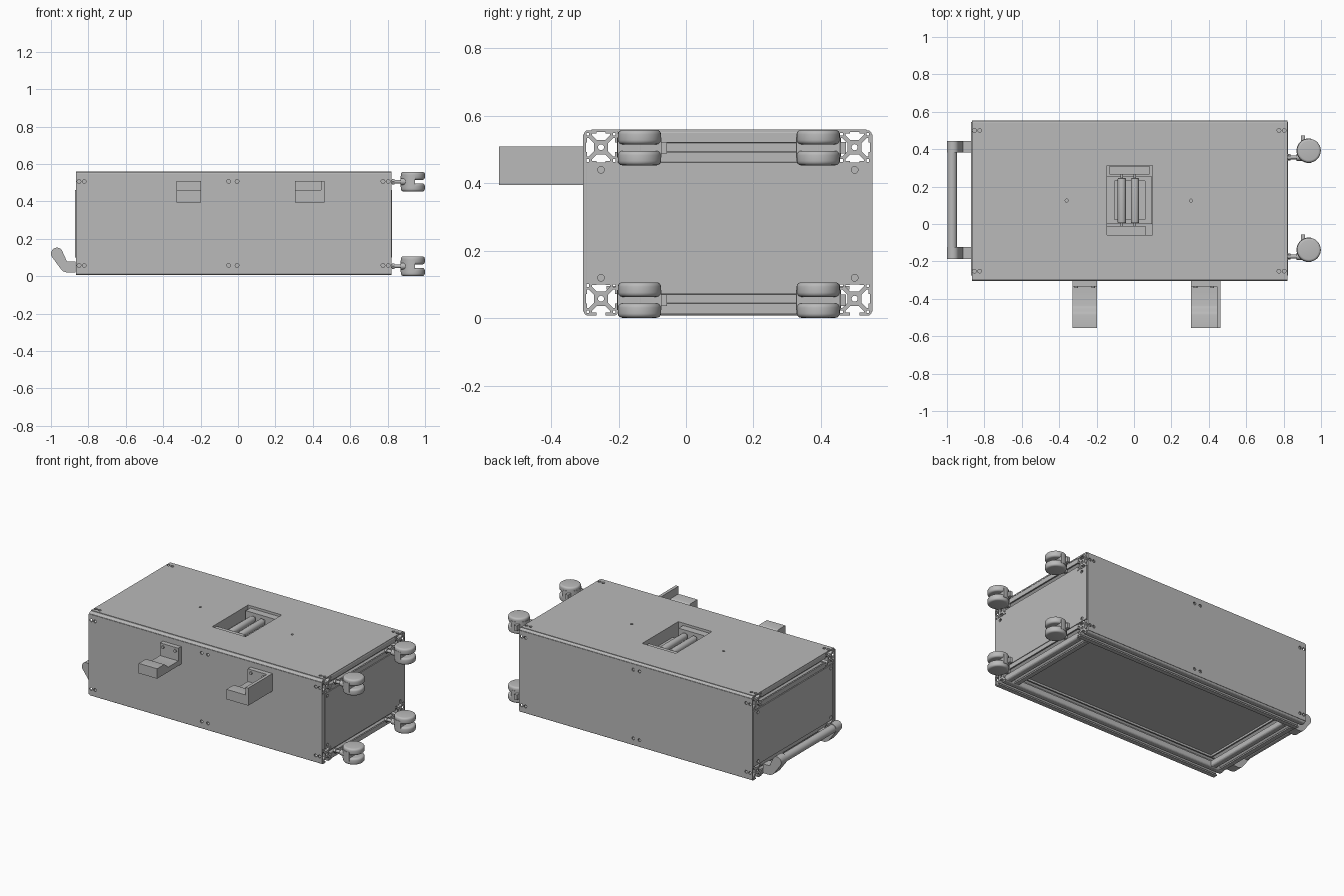
import bpy, bmesh, math
from mathutils import Matrix

if "Cube" in bpy.data.objects:
    bpy.data.objects.remove(bpy.data.objects["Cube"])

AXES = {  # columns: where the profile's x, y and depth directions point
    'X': Matrix(((0, 0, 1), (1, 0, 0), (0, 1, 0))),
    'Y': Matrix(((1, 0, 0), (0, 0, -1), (0, 1, 0))),
    'Z': Matrix.Identity(3),
}
grey = bpy.data.materials.new("mid_grey")
grey.diffuse_color = (.49, .49, .49, 1)
grey.use_nodes = True
grey.node_tree.nodes["Principled BSDF"].inputs["Base Color"].default_value = grey.diffuse_color


def prism(name, loops, axis, centre, length, bevel=0):
    """Extrude closed outlines (inner ones are holes) along an axis."""
    cu = bpy.data.curves.new(name, 'CURVE')
    cu.dimensions, cu.fill_mode, cu.extrude = '2D', 'BOTH', length / 2
    for pts in loops:
        sp = cu.splines.new('POLY')
        sp.points.add(len(pts) - 1)
        for p, (a, b) in zip(sp.points, pts):
            p.co = (a, b, 0, 1)
        sp.use_cyclic_u = True
    tmp = bpy.data.objects.new(name, cu)
    bpy.context.collection.objects.link(tmp)
    dg = bpy.context.evaluated_depsgraph_get()
    me = bpy.data.meshes.new_from_object(tmp.evaluated_get(dg))
    bpy.data.objects.remove(tmp)
    bm = bmesh.new()
    bm.from_mesh(me)
    bmesh.ops.remove_doubles(bm, verts=bm.verts, dist=1e-5)
    bmesh.ops.transform(bm, matrix=AXES[axis].to_4x4(), verts=bm.verts)
    bmesh.ops.recalc_face_normals(bm, faces=bm.faces)
    if bevel:  # merge the cap triangles so the bevel has room
        bmesh.ops.dissolve_limit(bm, angle_limit=.01, verts=bm.verts, edges=bm.edges)
        rim = [e for e in bm.edges if e.calc_face_angle(0) > math.radians(60)]
        bmesh.ops.bevel(bm, geom=rim, offset=bevel, segments=4, profile=.5, affect='EDGES')
    for f in bm.faces:
        f.smooth = True
    bm.to_mesh(me)
    bm.free()
    me.set_sharp_from_angle(angle=math.radians(25))
    me.materials.clear()
    me.materials.append(grey)
    ob = bpy.data.objects.new(name, me)
    ob.location = centre
    bpy.context.collection.objects.link(ob)
    return ob


def circle(r, n=24, c=(0, 0)):
    return [(c[0] + r * math.cos(2 * math.pi * i / n), c[1] + r * math.sin(2 * math.pi * i / n))
            for i in range(n)]


def rect(x0, x1, y0, y1):
    return [(x0, y0), (x1, y0), (x1, y1), (x0, y1)]


def box(name, x, y, z):
    c = [sum(v) / 2 for v in (x, y, z)]
    w, d = (x[1] - x[0]) / 2, (y[1] - y[0]) / 2
    return prism(name, [rect(-w, w, -d, d)], 'Z', c, z[1] - z[0])


def rod(name, axis, centre, r, length, bevel=0, n=24):
    return prism(name, [circle(r, n)], axis, centre, length, bevel)


def holes(xs, ys, r=.01):
    return [circle(r, 16, (x, y)) for x in xs for y in ys]


# Slotted aluminium profile: one quarter repeated four times, plus bores
quarter = [(.05, .014), (.05, .042), (.047, .047), (.042, .05), (.014, .05), (.014, .041),
           (.027, .041), (.027, .036), (.012, .021), (-.012, .021), (-.027, .036),
           (-.027, .041), (-.014, .041)]
outline = []
for k in range(4):
    c, s = round(math.cos(k * math.pi / 2)), round(math.sin(k * math.pi / 2))
    outline += [(x * c - y * s, x * s + y * c) for x, y in quarter]
slot_profile = [outline, circle(.009, 16)]
for a in (-.039, .039):
    for b in (-.039, .039):
        slot_profile.append(rect(a - .004, a + .004, b - .004, b + .004))

# Frame of profiles
XS, YS, ZS = (-.815, .77), (-.252, .5), (.058, .507)
for z in ZS:
    for y in YS:
        prism("long_beam", slot_profile, 'X', (-.0225, y, z), 1.685)
    for x in XS:
        prism("cross_beam", slot_profile, 'Y', (x, .124, z), .652)
for x in XS:
    for y in YS:
        prism("corner_post", slot_profile, 'Z', (x, y, .2825), .349)

# Panels with screw holes
side = [rect(-.867, .82, .02, .545)] + holes((-.85, -.822, -.05, -.005, .775, .803), ZS)
prism("front_panel", side, 'Y', (0, -.301, 0), .008)
prism("back_panel", side, 'Y', (0, .549, 0), .008)
end = [rect(-.276, .546, .1, .462)] + holes((-.252, .5), (.12, .44))
prism("right_panel", end, 'X', (.821, 0, 0), .006)
prism("left_panel", end, 'X', (-.8685, 0, 0), .007)
box("bottom_panel", (-.80, .755), (-.235, .485), (.085, .095))
HX, HY = (-.145, .098), (-.06, .312)
prism("top_panel", [rect(-.867, .82, -.28, .535), rect(*HX, *HY)]
      + holes((-.853, -.825, .775, .803), YS) + holes((-.36, .305), (.125,), .008),
      'Z', (0, 0, .556), .008)

# Recess in the top with two rollers
prism("recess_wall", [rect(HX[0] - .006, HX[1] + .006, HY[0] - .006, HY[1] + .006),
                      rect(*HX, *HY)], 'Z', (0, 0, .49), .125)
box("recess_floor", HX, HY, (.428, .436))
prism("roller_frame", [rect(-.144, .097, .0, .255), rect(-.105, .06, .025, .23)], 'Z',
      (0, 0, .47), .02)
box("roller_bracket", (-.13, .082), (.265, .311), (.46, .545))
box("roller_bracket", (-.144, .062), (-.059, -.012), (.46, .545))
for x in (-.065, .005):
    rod("roller", 'Y', (x, .125, .515), .022, .24, .004)
    rod("roller_pin", 'Y', (x, .125, .515), .007, .32, n=16)

# Wall hooks on the front
curve = [(-.485 + .05 * t / 6, .46 - .033 * (1 - math.cos(math.pi * t / 6)) / 2) for t in range(7)]
hook = [(-.30, .395), (-.555, .395), (-.555, .46)] + curve + [(-.335, .427), (-.335, .51), (-.30, .51)]
for x0, x1 in ((-.33, -.197), (.305, .443)):
    xc = (x0 + x1) / 2
    prism("hook", [hook], 'X', (xc, 0, 0), x1 - x0)
    for dx in (-.045, .045):
        rod("hook_screw", 'Y', (xc + dx, -.337, .488), .01, .01, n=16)
box("hook_side_plate", (.443, .463), (-.555, -.30), (.395, .51))

# Carrying handle on the left end
arc = [(-.968 + .032 * math.cos(math.radians(a)), .121 + .032 * math.sin(math.radians(a)))
       for a in range(35, 216, 15)]
arm = [(-.868, .02), (-.868, .08), (-.915, .08)] + arc + [(-.948, .04), (-.935, .027), (-.915, .02)]
for y in (-.155, .412):
    prism("handle_arm", [arm], 'Y', (0, y, 0), .062)
rod("handle_bar", 'Y', (-.972, .128, .121), .026, .52)

# Twin-wheel casters on the right end
hood = [(.066 * math.cos(math.radians(a)), .066 * math.sin(math.radians(a)))
        for a in range(80, 281, 10)]
for y in (-.138, .392):
    for z in (.054, .506):
        for dz in (-.031, .031):
            rod("caster_wheel", 'Z', (.935, y, z + dz), .064, .043, .013, 32)
        rod("caster_axle", 'Z', (.935, y, z), .012, .098, n=16)
        prism("caster_hood", [hood], 'Z', (.935, y, z), .06)
        rod("caster_collar", 'X', (.883, y - .036, z), .018, .03, n=16)
        rod("caster_stem", 'X', (.847, y - .036, z), .01, .06, n=16)
        rod("caster_nut", 'X', (.83, y - .036, z), .017, .012, n=6)
        box("brake_tab", (.893, .913), (y + .045, y + .082), (z - .017, z + .017))
